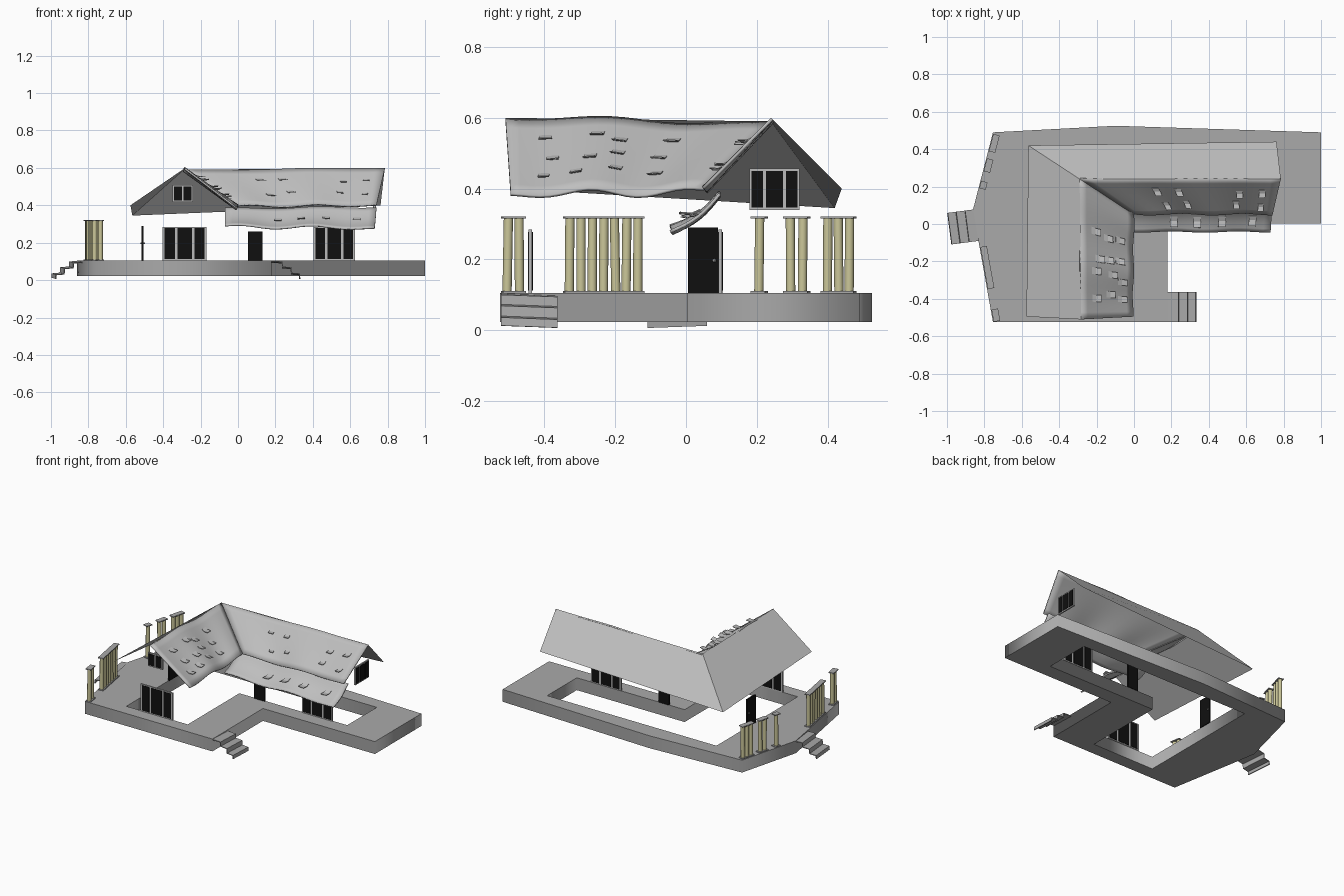
import bpy, math, random
from mathutils import Vector as V

if "Cube" in bpy.data.objects:
    bpy.data.objects.remove(bpy.data.objects["Cube"])
random.seed(4)

def mat(name, c):
    m = bpy.data.materials.new(name)
    m.diffuse_color = (*c, 1)
    m.use_nodes = True
    m.node_tree.nodes["Principled BSDF"].inputs["Base Color"].default_value = m.diffuse_color
    return m

ROOF = mat("roof grey", (.52, .52, .52))
STONE = mat("stone grey", (.40, .40, .40))
FRAME = mat("frame grey", (.50, .50, .50))
BLACK = mat("black panel", (.005, .005, .005))
TAN = mat("column tan", (.60, .57, .32))

def mesh(name, verts, faces, m, thick=0, smooth=False):
    me = bpy.data.meshes.new(name)
    me.from_pydata([tuple(v) for v in verts], [], faces)
    me.materials.append(m)
    o = bpy.data.objects.new(name, me)
    bpy.context.collection.objects.link(o)
    if smooth:
        me.shade_smooth()
    if thick:
        s = o.modifiers.new("thickness", 'SOLIDIFY')
        s.thickness, s.offset = thick, -1
    return o

def box(name, c, size, m, rot=0):
    bpy.ops.mesh.primitive_cube_add(size=1, location=c, rotation=(0, 0, rot))
    o = bpy.context.object
    o.name, o.scale = name, size
    o.data.materials.append(m)
    return o

# --- raised foundation with the L-shaped house opening ---
outer = [(-.754, .49), (-.10, .525), (1, .49), (1, .004), (.18, .004),
         (.18, -.525), (-.754, -.525), (-.83, -.10), (-.86, .08)]
hole = [(-.51, .41), (.73, .41), (.73, .10), (-.06, .10), (-.06, -.44), (-.51, -.44)]
cu = bpy.data.curves.new("foundation", 'CURVE')
cu.dimensions, cu.fill_mode, cu.extrude = '2D', 'BOTH', .041
for loop in (outer, hole):
    sp = cu.splines.new('POLY')
    sp.points.add(len(loop) - 1)
    for p, q in zip(sp.points, loop):
        p.co = (*q, 0, 1)
    sp.use_cyclic_u = True
cu.materials.append(STONE)
base = bpy.data.objects.new("foundation", cu)
base.location.z = .064
bpy.context.collection.objects.link(base)
bpy.ops.object.select_all(action='DESELECT')
base.select_set(True)
bpy.context.view_layer.objects.active = base
bpy.ops.object.convert(target='MESH')

# --- plain roof slopes: west and back sides, sharing the low rear corner ---
peak, corner = V((-.29, .24, .59)), V((-.565, .42, .345))
mesh("west_roof", [peak, corner, (-.575, -.495, .40), (-.282, -.51, .60)], [(0, 1, 2, 3)], ROOF)
mesh("back_roof", [peak, (.785, .24, .60), (.762, .44, .40), corner], [(0, 1, 2, 3)], ROOF)

# --- sagging roof slopes with curled shingles ---
def slope(name, a, b, c, d, tabs, sag, belly=0):
    """a-b is the upper edge, d-c the lower edge."""
    a, b, c, d = map(V, (a, b, c, d))
    n = (b - a).cross(d - a).normalized()
    if n.z < 0:
        n = -n
    def at(u, v, lift=0):
        p = a.lerp(b, u).lerp(d.lerp(c, u), v)
        wave = sag * math.sin(u * 9 + 2) * math.sin(math.pi * u)
        return p + V((0, 0, wave)) + n * (lift - belly * math.sin(math.pi * v)
                                         + .006 * math.sin(u * 14) * v)
    N, M = 20, 8
    vs = [at(i / N, j / M) for j in range(M + 1) for i in range(N + 1)]
    fs = [(j * (N + 1) + i, j * (N + 1) + i + 1, (j + 1) * (N + 1) + i + 1, (j + 1) * (N + 1) + i)
          for j in range(M) for i in range(N)]
    if (b - a).cross(d - a).z < 0:
        fs = [f[::-1] for f in fs]
    mesh(name, vs, fs, ROOF, .009, True)
    L, H = (b - a).length, (d - a).length
    for u, v in tabs:
        w, h = .02 / L, .05 / H
        tv = [at(u + s * w, v + k * h, l) for k, l in ((0, .001), (.5, .007), (1, .026)) for s in (-1, 1)]
        mesh("curled_shingle", tv, [(0, 1, 3, 2), (2, 3, 5, 4)], ROOF, .003)

def grid(us, vs):
    return [(u + random.uniform(-.04, .04), v + random.uniform(-.05, .05)) for u in us for v in vs]

slope("wing_east_roof", peak, (-.282, -.51, .60), (-.005, -.495, .382), (0, .05, .40),
      grid((.35, .5, .66, .82), (.25, .48, .68)), .010)
slope("main_front_roof", peak, (.785, .24, .60), (.74, .05, .40), (0, .05, .40),
      grid((.3, .45, .75, .88), (.3, .65)), .004)
slope("porch_roof", (-.07, .092, .388), (.74, .092, .388), (.73, -.043, .278), (-.07, -.043, .295),
      grid((.35, .5, .7, .85), (.45,)), .007, .014)

# --- windows and doors: grey frame plates with dark panes on both sides ---
def opening(name, c, w, z0, z1, panes, along_y=False):
    def plate(nm, off, pw, ph, t, m):
        x, y = (c[0], c[1] + off) if along_y else (c[0] + off, c[1])
        box(nm, (x, y, (z0 + z1) / 2), (t, pw, ph) if along_y else (pw, t, ph), m)
    h = z1 - z0
    plate(name + "_frame", 0, w, h, .009, FRAME)
    for off, f in panes:
        plate(name + "_pane", off * w, f * w, h - .014, .014, BLACK)

triple = [(-.34, .23), (0, .33), (.34, .23)]
pair = [(-.24, .40), (.24, .40)]
opening("front_window", (-.285, -.44), .235, .105, .285, triple)
opening("porch_window", (.515, .097), .22, .105, .285, triple)
opening("front_gable_window", (-.295, -.44), .108, .418, .508, pair)
opening("side_gable_window", (.73, .25), .142, .340, .457, triple, True)
box("front_door", (.092, .097, .183), (.076, .012, .156), BLACK)
box("side_door", (-.51, .048, .197), (.010, .086, .186), BLACK)
for x in (-.518, -.502):
    bpy.ops.mesh.primitive_uv_sphere_add(segments=8, ring_count=6, radius=.005, location=(x, .08, .197))
    bpy.context.object.name = "door_knob"
    bpy.context.object.data.materials.append(FRAME)

# --- colonnade along the two angled west edges ---
def edge_x(y):
    if y > 0:
        return -.754 - .106 * (.49 - y) / .41 + .022
    return -.754 - .076 * (y + .525) / .425 + .022

for y0, y1, n in ((-.52, -.455, 2), (-.345, -.12, 7), (.187, .227, 1), (.278, .347, 2), (.385, .477, 3)):
    ym = (y0 + y1) / 2
    dx = edge_x(y1) - edge_x(y0)
    ang = -math.atan2(dx, y1 - y0)
    ln = math.hypot(dx, y1 - y0)
    for z in (.108, .318):
        box("colonnade_rail", (edge_x(ym), ym, z), (.035, ln, .006), STONE, ang)
    for i in range(n):
        y = y0 + (y1 - y0) * (i + .5) / n
        bpy.ops.mesh.primitive_cylinder_add(vertices=12, radius=.013, depth=.207, location=(edge_x(y), y, .213))
        o = bpy.context.object
        o.name = "column"
        o.rotation_euler = (random.uniform(-.02, .02), 0, 0)
        o.data.materials.append(TAN)
        bpy.ops.object.shade_smooth_by_angle()

# --- folded-plate stairs ---
def stairs(name, loc, rot, half, prof):
    vs = [V((x, s * half, z - (.006 if s > 0 else 0))) for x, z in prof for s in (-1, 1)]
    fs = [(2 * i, 2 * i + 1, 2 * i + 3, 2 * i + 2) for i in range(len(prof) - 1)]
    o = mesh(name, vs, [f[::-1] for f in fs], STONE, .006)
    o.location, o.rotation_euler = loc, (0, 0, rot)

prof = [(0, .103), (.058, .100), (.060, .073), (.105, .069), (.108, .040), (.150, .036), (.153, .013)]
stairs("east_stairs", (.18, -.443, 0), 0, .08, prof)
stairs("west_stairs", (-.833, -.005, 0), math.pi + .13, .085, [(x * 1.02, z) for x, z in prof])
